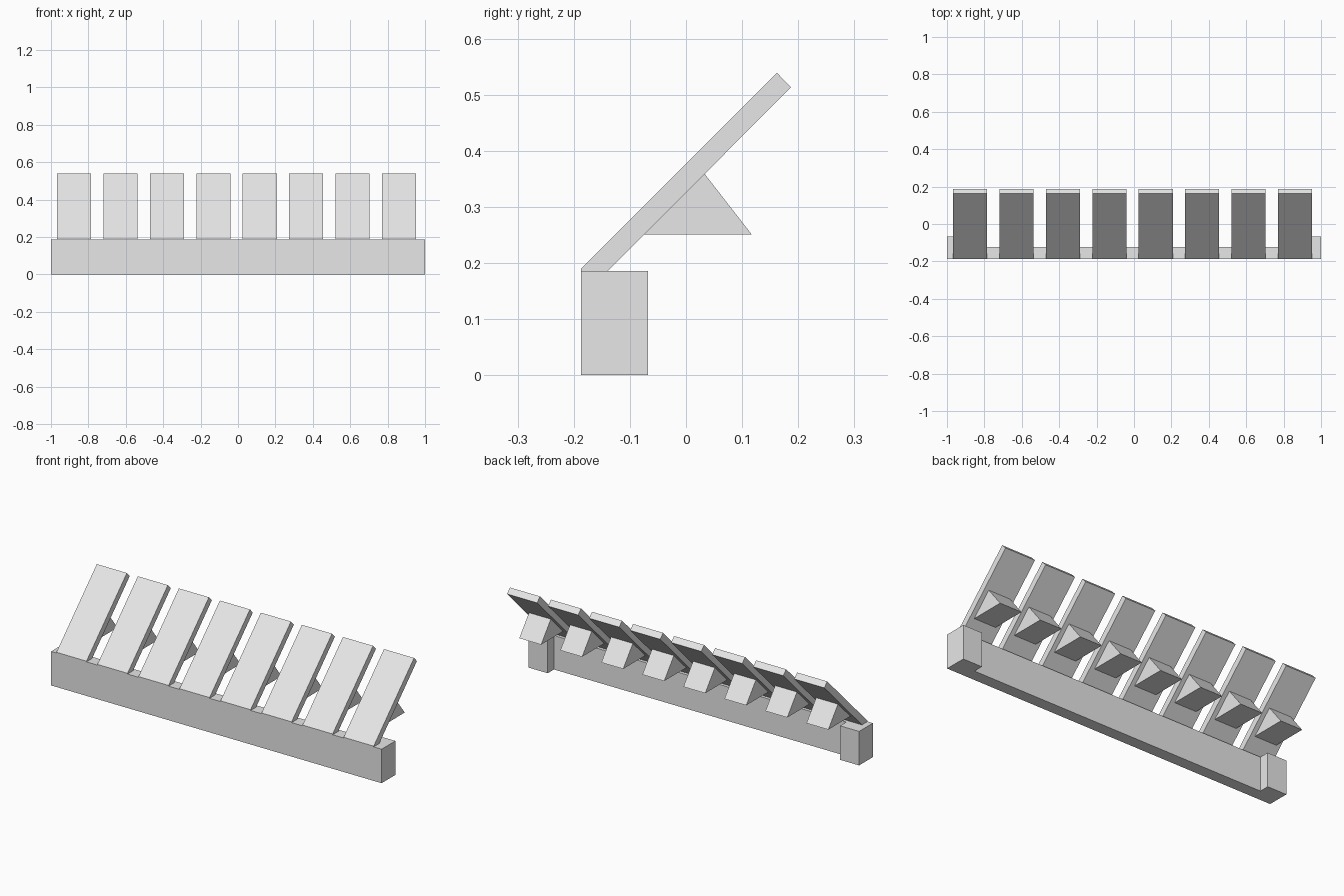
import bpy
import bmesh
from mathutils import Vector

cube = bpy.data.objects.get("Cube")
if cube:
    bpy.data.objects.remove(cube, do_unlink=True)

GREY = (0.8, 0.8, 0.8, 1.0)
grey = bpy.data.materials.new("plain grey")
grey.use_nodes = True
grey.diffuse_color = GREY
grey.node_tree.nodes["Principled BSDF"].inputs["Base Color"].default_value = GREY


def extrude_profile(name, profile, x_min, x_max):
    """Sweep a closed (y, z) outline along x."""
    bm = bmesh.new()
    face = bm.faces.new([bm.verts.new((x_min, y, z)) for y, z in profile])
    swept = bmesh.ops.extrude_face_region(bm, geom=[face])["geom"]
    moved = [v for v in swept if isinstance(v, bmesh.types.BMVert)]
    bmesh.ops.translate(bm, verts=moved, vec=Vector((x_max - x_min, 0, 0)))
    bmesh.ops.recalc_face_normals(bm, faces=bm.faces)
    mesh = bpy.data.meshes.new(name)
    bm.to_mesh(mesh)
    bm.free()
    mesh.materials.append(grey)
    obj = bpy.data.objects.new(name, mesh)
    bpy.context.collection.objects.link(obj)
    return obj


def rectangle(y0, y1, z0, z1):
    return [(y0, z0), (y1, z0), (y1, z1), (y0, z1)]


# Base: a long beam between two deeper end blocks
FRONT, BASE_TOP, BLOCK_INNER = -0.187, 0.186, 0.885
extrude_profile("base_beam", rectangle(FRONT, -0.122, 0, BASE_TOP),
                -BLOCK_INNER, BLOCK_INNER)
for side, x0, x1 in (("right", -1, -BLOCK_INNER), ("left", BLOCK_INNER, 1)):
    extrude_profile(side + "_end_block", rectangle(FRONT, -0.068, 0, BASE_TOP), x0, x1)

# Leaning slats, cut level where they rest on the base, with a wedge behind each
SLAT = [(FRONT, BASE_TOP), (-0.139, BASE_TOP), (0.187, 0.513),
        (0.162, 0.539), (FRONT, 0.19)]
WEDGE = [(-0.075, 0.251), (0.117, 0.251), (0.033, 0.359)]
for i in range(8):
    x = -0.877 + i * 0.2483
    extrude_profile(f"slat_{i + 1}", SLAT, x - 0.091, x + 0.091)
    extrude_profile(f"wedge_{i + 1}", WEDGE, x - 0.066, x + 0.066)
